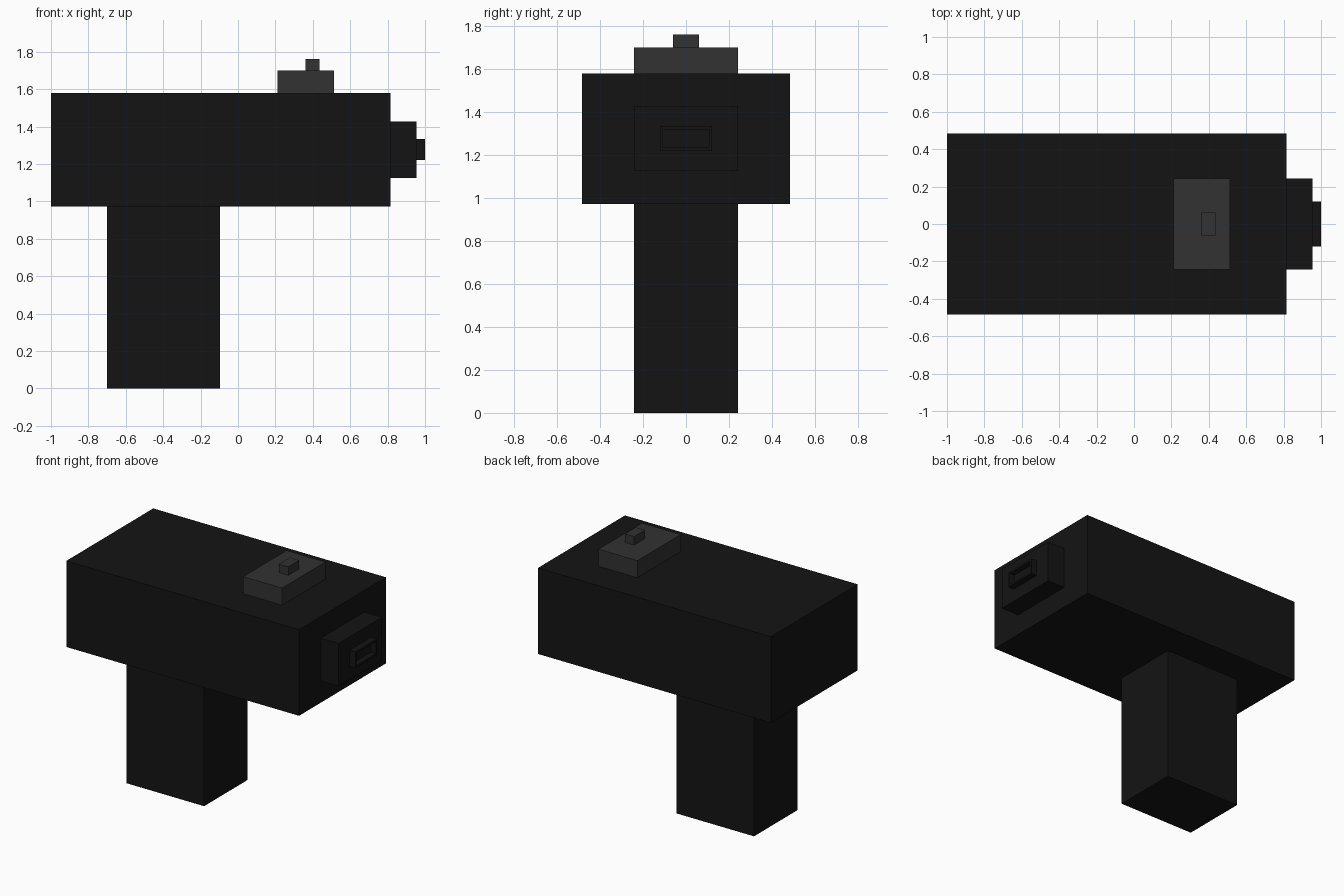
import bpy, bmesh
from mathutils import Matrix, Vector

if "Cube" in bpy.data.objects:
    bpy.data.objects.remove(bpy.data.objects["Cube"])


def material(name, value):
    m = bpy.data.materials.new(name)
    m.diffuse_color = (value, value, value, 1)
    m.use_nodes = True
    m.node_tree.nodes["Principled BSDF"].inputs["Base Color"].default_value = m.diffuse_color
    return m


dark = material("dark_casing", 0.007)
grey = material("grey_casing", 0.032)


def box(name, x, y, z, mat, recess=None):
    """Box from (min, max) ranges; recess = (rim, depth) sinks the +x face."""
    bm = bmesh.new()
    size = Vector((x[1] - x[0], y[1] - y[0], z[1] - z[0]))
    mid = Vector((sum(x), sum(y), sum(z))) / 2
    bmesh.ops.create_cube(bm, size=1, matrix=Matrix.Translation(mid) @ Matrix.Diagonal(size).to_4x4())
    if recess:
        rim, depth = recess
        bm.normal_update()
        end = max(bm.faces, key=lambda f: f.normal.x)
        bmesh.ops.inset_individual(bm, faces=[end], thickness=rim)
        floor = bmesh.ops.extrude_discrete_faces(bm, faces=[end])["faces"][0]
        bmesh.ops.translate(bm, verts=floor.verts, vec=(-depth, 0, 0))
    mesh = bpy.data.meshes.new(name)
    bm.to_mesh(mesh)
    bm.free()
    mesh.materials.append(mat)
    obj = bpy.data.objects.new(name, mesh)
    bpy.context.collection.objects.link(obj)
    return obj


# Main body and grip
box("body", (-1, 0.815), (-0.484, 0.484), (0.973, 1.58), dark)
box("handle", (-0.70, -0.095), (-0.242, 0.242), (0, 0.973), dark)

# Stepped nose with a hollow tip
box("nose", (0.815, 0.955), (-0.242, 0.242), (1.125, 1.428), dark)
box("nose_tip", (0.955, 1.0), (-0.121, 0.121), (1.22, 1.334), dark, recess=(0.02, 0.04))

# Raised block and button on top
box("top_block", (0.21, 0.513), (-0.242, 0.242), (1.58, 1.70), grey)
box("top_button", (0.362, 0.435), (-0.061, 0.061), (1.70, 1.76), grey)
